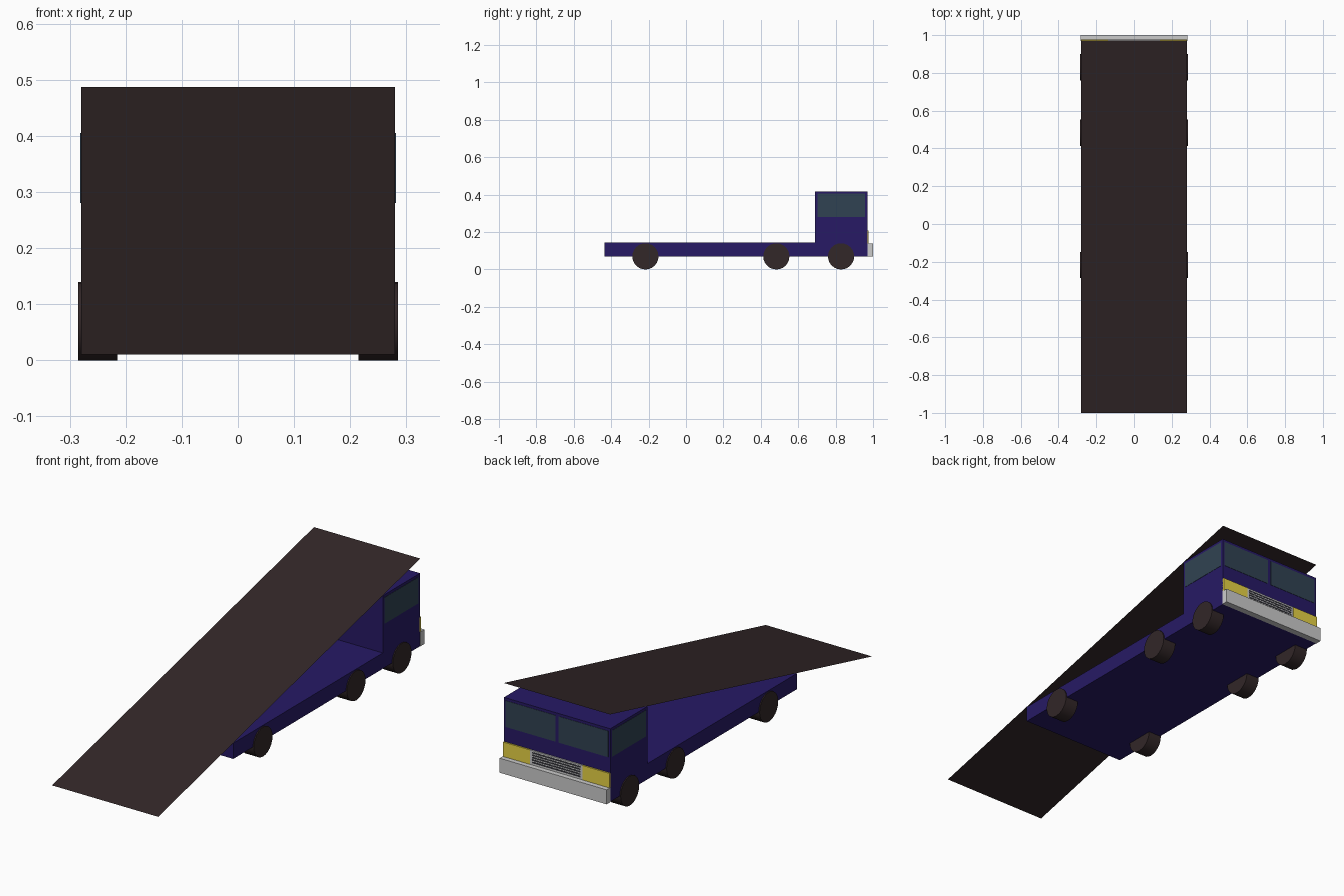
import bpy
import bmesh
from math import pi

if "Cube" in bpy.data.objects:
    bpy.data.objects.remove(bpy.data.objects["Cube"])


def material(name, rgb):
    m = bpy.data.materials.new(name)
    m.diffuse_color = (*rgb, 1)
    m.use_nodes = True
    m.node_tree.nodes["Principled BSDF"].inputs["Base Color"].default_value = m.diffuse_color
    return m


NAVY = material("navy_paint", (0.02, 0.01, 0.13))
BROWN = material("dark_brown", (0.032, 0.02, 0.021))
GLASS = material("tinted_glass", (0.03, 0.055, 0.085))
YELLOW = material("yellow_lamp", (0.8, 0.65, 0.06))
CHROME = material("light_grey", (0.65, 0.65, 0.65))
DARK = material("dark_slot", (0.04, 0.04, 0.05))


def mesh_object(name, verts, faces, mat):
    me = bpy.data.meshes.new(name)
    me.from_pydata(verts, [], faces)
    bm = bmesh.new()
    bm.from_mesh(me)
    bmesh.ops.recalc_face_normals(bm, faces=bm.faces)
    bm.to_mesh(me)
    bm.free()
    ob = bpy.data.objects.new(name, me)
    bpy.context.collection.objects.link(ob)
    me.materials.append(mat)
    return ob


def extrude_profile(name, profile, x0, x1, mat):
    """Extrude a (y, z) outline across x."""
    n = len(profile)
    verts = [(x, y, z) for x in (x0, x1) for y, z in profile]
    faces = [tuple(range(n)), tuple(range(n, 2 * n))]
    faces += [(i, (i + 1) % n, n + (i + 1) % n, n + i) for i in range(n)]
    return mesh_object(name, verts, faces, mat)


def box(name, x, y, z, mat):
    return extrude_profile(name, [(y[0], z[0]), (y[1], z[0]), (y[1], z[1]), (y[0], z[1])], *x, mat)


# Flat bed and cab as one L-shaped body
extrude_profile("truck_body", [(-0.435, 0.07), (0.97, 0.07), (0.97, 0.418), (0.69, 0.418),
                               (0.69, 0.145), (-0.435, 0.145)], -0.28, 0.28, NAVY)

# Thin sloping ramp from the ground up over the cab
ramp = mesh_object("ramp", [(-0.28, -1, 0.01), (0.28, -1, 0.01), (0.28, 0.972, 0.487), (-0.28, 0.972, 0.487)],
                   [(0, 1, 2, 3)], BROWN)
if ramp.data.polygons[0].normal.z < 0:
    ramp.data.flip_normals()

# Front bumper
box("bumper", (-0.282, 0.282), (0.97, 1.0), (0.07, 0.139), CHROME)

# Grille plate with dark slots
box("grille", (-0.138, 0.138), (0.968, 0.976), (0.139, 0.208), CHROME)
for i in range(5):
    z = 0.148 + i * 0.0115
    box(f"grille_slot_{i + 1}", (-0.128, 0.128), (0.97, 0.977), (z, z + 0.007), DARK)

# Parts repeated on both sides
for side, s in (("left", -1), ("right", 1)):
    box(f"{side}_headlight", sorted((s * 0.138, s * 0.28)), (0.968, 0.977), (0.139, 0.208), YELLOW)
    box(f"{side}_windscreen", sorted((s * 0.008, s * 0.27)), (0.966, 0.9715), (0.28, 0.405), GLASS)
    box(f"{side}_window", sorted((s * 0.276, s * 0.2815)), (0.702, 0.958), (0.28, 0.405), GLASS)
    for i, y in enumerate((-0.217, 0.483, 0.829)):
        bpy.ops.mesh.primitive_cylinder_add(vertices=24, radius=0.07, depth=0.07,
                                            location=(s * 0.25, y, 0.07), rotation=(0, pi / 2, 0))
        wheel = bpy.context.object
        wheel.name = f"{side}_wheel_{i + 1}"
        wheel.data.materials.append(BROWN)
        bpy.ops.object.shade_smooth_by_angle()
